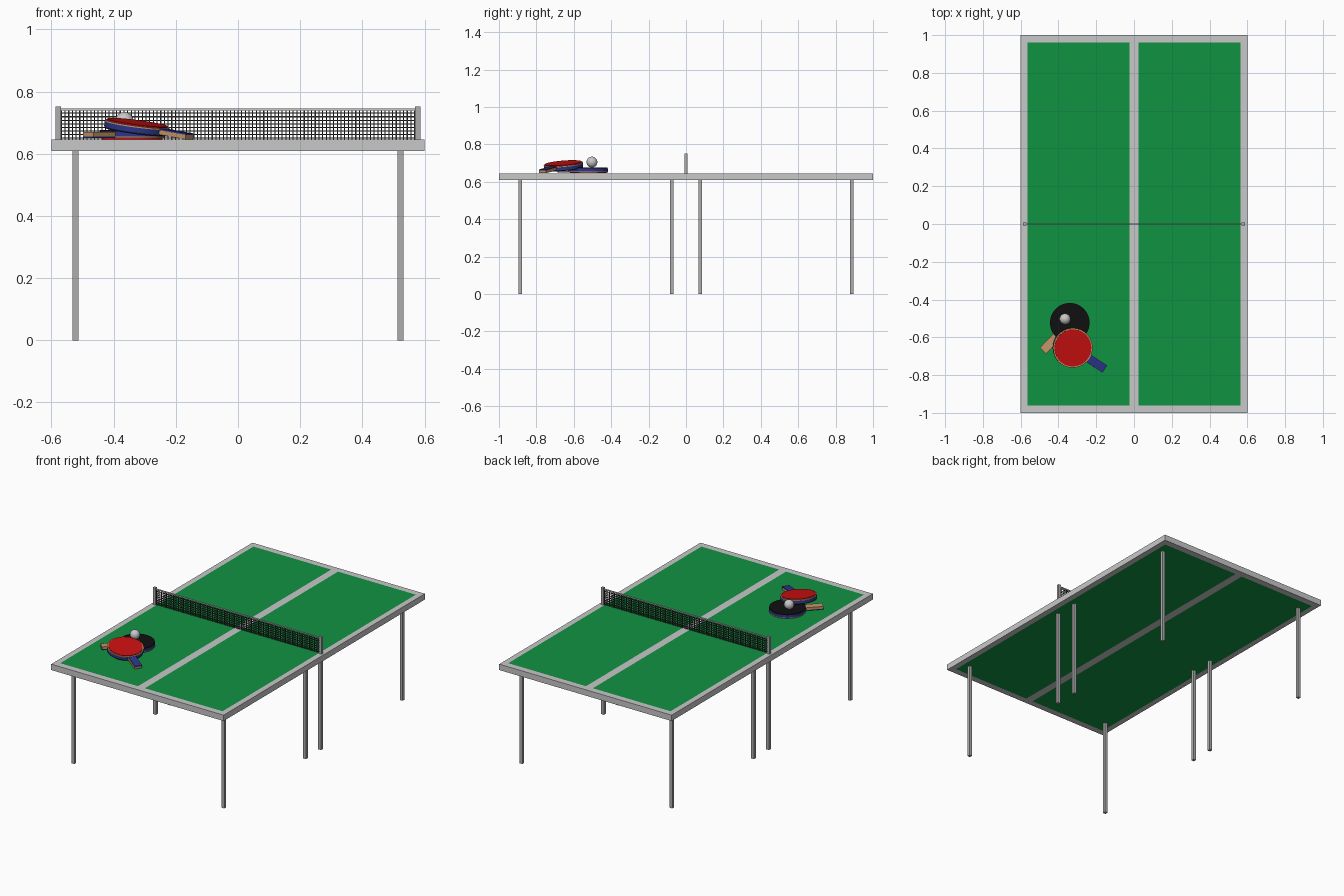
import bpy, bmesh, math
from mathutils import Matrix, Vector

if "Cube" in bpy.data.objects:
    bpy.data.objects.remove(bpy.data.objects["Cube"])


def material(name, rgb):
    m = bpy.data.materials.new(name)
    m.diffuse_color = (*rgb, 1)
    m.use_nodes = True
    m.node_tree.nodes["Principled BSDF"].inputs["Base Color"].default_value = m.diffuse_color
    return m


WHITE = material("white_line", (0.58, 0.58, 0.58))
GREEN = material("table_green", (0.005, 0.29, 0.055))
STEEL = material("leg_steel", (0.42, 0.42, 0.42))
NET = material("net_dark", (0.03, 0.03, 0.03))
BLACK = material("rubber_black", (0.005, 0.005, 0.005))
RED = material("rubber_red", (0.58, 0.005, 0.005))
BLUE = material("paddle_blue", (0.025, 0.035, 0.26))
WOOD = material("paddle_wood", (0.56, 0.30, 0.14))

TOP, UNDER = 0.645, 0.608


def finish(name, bm, mats, smooth=False):
    me = bpy.data.meshes.new(name)
    bm.to_mesh(me)
    bm.free()
    ob = bpy.data.objects.new(name, me)
    bpy.context.collection.objects.link(ob)
    for m in mats:
        me.materials.append(m)
    if smooth:
        bpy.ops.object.select_all(action='DESELECT')
        ob.select_set(True)
        bpy.context.view_layer.objects.active = ob
        bpy.ops.object.shade_smooth_by_angle(angle=math.radians(35))
    return ob


def add_box(bm, lo, hi):
    lo, hi = Vector(lo), Vector(hi)
    mat = Matrix.Translation((lo + hi) / 2) @ Matrix.Diagonal((*(hi - lo), 1))
    return bmesh.ops.create_cube(bm, size=1, matrix=mat)


def box(name, lo, hi, mat):
    bm = bmesh.new()
    add_box(bm, lo, hi)
    return finish(name, bm, [mat])


def disc(name, radius, z0, z1, mat):
    bm = bmesh.new()
    bmesh.ops.create_cone(bm, cap_ends=True, segments=64, radius1=radius, radius2=radius,
                          depth=z1 - z0, matrix=Matrix.Translation((0, 0, (z0 + z1) / 2)))
    return finish(name, bm, [mat], smooth=True)


# Table top: one slab cut along its painted lines
bm = bmesh.new()
add_box(bm, (-0.6, -1, UNDER), (0.6, 1, TOP))
cuts = [((x, 0, 0), (1, 0, 0)) for x in (-0.565, -0.024, 0.024, 0.565)]
cuts += [((0, y, 0), (0, 1, 0)) for y in (-0.96, 0.96)]
for co, no in cuts:
    bmesh.ops.bisect_plane(bm, geom=bm.verts[:] + bm.edges[:] + bm.faces[:],
                           plane_co=co, plane_no=no)
for f in bm.faces:
    c = f.calc_center_median()
    if abs(f.normal.z) > 0.5 and 0.024 < abs(c.x) < 0.565 and abs(c.y) < 0.96:
        f.material_index = 1
finish("table_top", bm, [WHITE, GREEN])

# Eight legs
h = 0.0095
for x in (-0.522, 0.522):
    for y in (-0.886, -0.075, 0.075, 0.886):
        box("leg", (x - h, y - h, 0), (x + h, y + h, UNDER), STEEL)

# Net posts, top tape and woven net
for x in (-0.578, 0.578):
    box("net_post", (x - 0.009, -0.008, TOP), (x + 0.009, 0.008, 0.752), STEEL)
box("net_tape", (-0.57, -0.003, 0.739), (0.57, 0.003, 0.746), WHITE)
bm = bmesh.new()
t, cols, rows = 0.0017, 96, 8
for i in range(cols + 1):
    x = -0.568 + 1.136 * i / cols
    add_box(bm, (x - t, -t, TOP), (x + t, t, 0.74))
for j in range(rows):
    z = 0.650 + 0.0115 * j
    add_box(bm, (-0.57, -t, z - t), (0.57, t, z + t))
finish("net", bm, [NET])


# Paddle: red face up in local space, handle along +x
def paddle(name, origin, handle_dir, normal):
    zax = Vector(normal).normalized()
    xax = Vector(handle_dir)
    xax = (xax - zax * xax.dot(zax)).normalized()
    yax = zax.cross(xax)
    frame = Matrix((xax, yax, zax)).transposed().to_4x4()
    frame.translation = origin
    parts = [
        disc(name + "_black_rubber", 0.104, 0.0, 0.005, BLACK),
        disc(name + "_blue_layer", 0.105, 0.005, 0.021, BLUE),
        disc(name + "_wood_blade", 0.105, 0.021, 0.026, WOOD),
        disc(name + "_red_rubber", 0.098, 0.026, 0.030, RED),
        box(name + "_handle", (0.08, -0.023, 0.006), (0.205, 0.023, 0.0205), WOOD),
        box(name + "_handle_plate", (0.08, -0.022, 0.0205), (0.205, 0.022, 0.0255), BLUE),
    ]
    for p in parts:
        p.matrix_world = frame


# One paddle lies black side up, the other leans on it red side up
paddle("lower_paddle", (-0.34, -0.523, TOP + 0.031), (-0.69, -0.72, 0), (0, 0, -1))
paddle("upper_paddle", (-0.327, -0.654, 0.671), (0.83, -0.55, -0.152), (0.13, -0.08, 1))

# Ball
bm = bmesh.new()
bmesh.ops.create_uvsphere(bm, u_segments=32, v_segments=16, radius=0.029,
                          matrix=Matrix.Translation((-0.365, -0.503, 0.705)))
finish("ball", bm, [WHITE], smooth=True)
